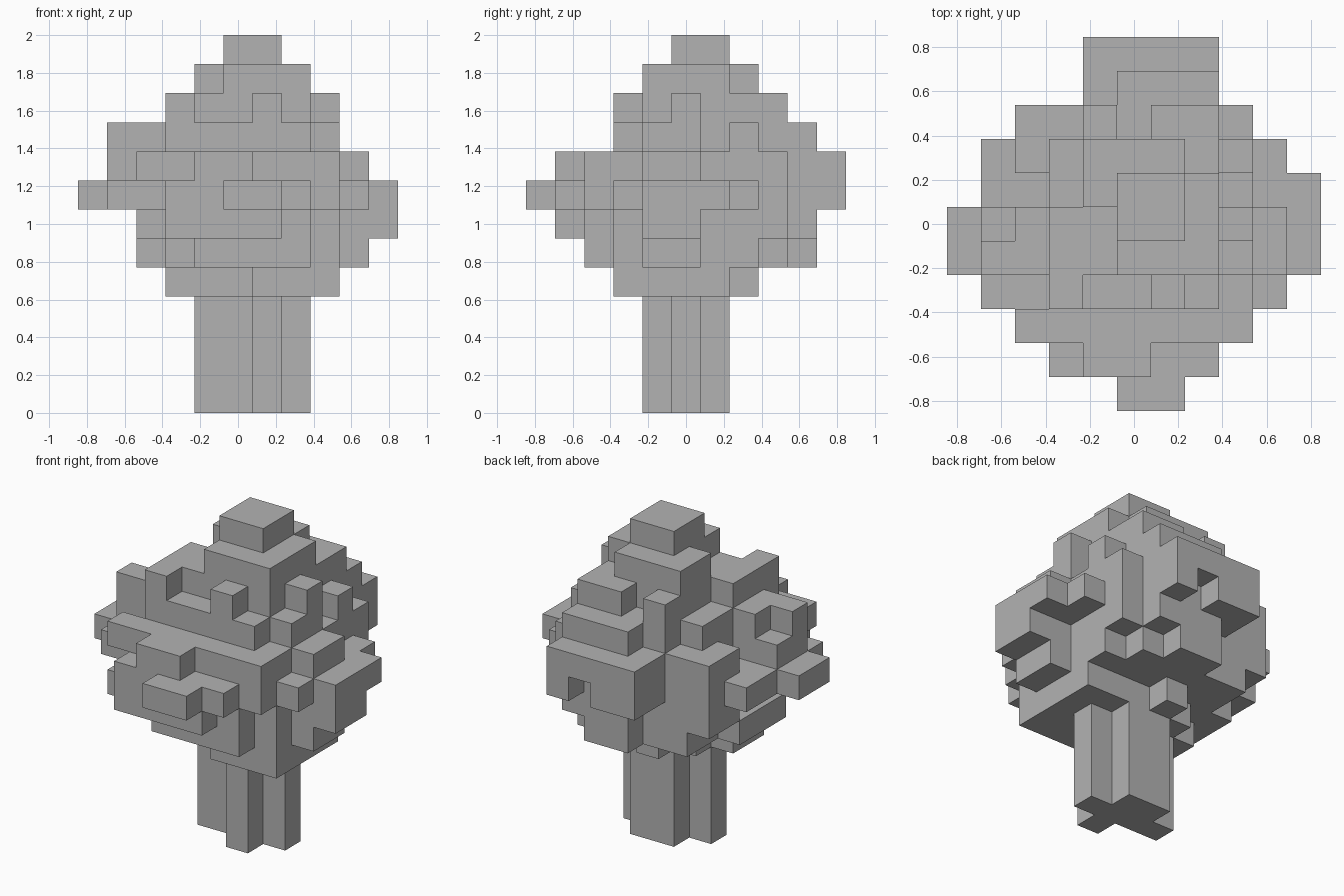
import bpy
import bmesh
from mathutils import Vector

if "Cube" in bpy.data.objects:
    bpy.data.objects.remove(bpy.data.objects["Cube"], do_unlink=True)

UNIT = 2 / 13                     # edge length of one block
MIDDLE = Vector((5.5, 5.5, 0))    # grid centre in blocks

grey = bpy.data.materials.new("plain_grey")
grey.use_nodes = True
tone = (0.45, 0.45, 0.45, 1)
grey.diffuse_color = tone
grey.node_tree.nodes["Principled BSDF"].inputs["Base Color"].default_value = tone


def fill(blocks, bottom, top, *rects):
    """Add every block of each plan rectangle (x0, x1, y0, y1) between two heights."""
    for x0, x1, y0, y1 in rects:
        blocks.update((x, y, z) for x in range(x0, x1)
                      for y in range(y0, y1) for z in range(bottom, top))


def build(name, blocks):
    """Make one mesh from the outer faces of the blocks, merged into large flat faces."""
    bm = bmesh.new()
    for block in blocks:
        for axis in range(3):
            for side in (0, 1):
                step = [0, 0, 0]
                step[axis] = 2 * side - 1
                if tuple(b + s for b, s in zip(block, step)) in blocks:
                    continue
                corners = []
                for p, q in ((0, 0), (1, 0), (1, 1), (0, 1)):
                    corner = Vector(block)
                    corner[axis] += side
                    corner[(axis + 1) % 3] += p
                    corner[(axis + 2) % 3] += q
                    corners.append(bm.verts.new((corner - MIDDLE) * UNIT))
                if not side:
                    corners.reverse()
                bm.faces.new(corners)
    bmesh.ops.remove_doubles(bm, verts=bm.verts[:], dist=UNIT / 100)
    bmesh.ops.dissolve_limit(bm, angle_limit=0.01, verts=bm.verts[:], edges=bm.edges[:])
    mesh = bpy.data.meshes.new(name)
    bm.to_mesh(mesh)
    bm.free()
    mesh.materials.append(grey)
    obj = bpy.data.objects.new(name, mesh)
    bpy.context.collection.objects.link(obj)
    return obj


# Trunk: a bar with a narrow front rib and a wide back rib
trunk = set()
fill(trunk, 0, 4, (4, 8, 5, 6), (6, 7, 4, 5), (5, 7, 6, 7))
build("trunk", trunk)

crown = set()

# Underside of the crown
fill(crown, 4, 5, (6, 9, 3, 4), (3, 9, 4, 6), (4, 9, 6, 7), (5, 6, 7, 8))

# Lower crown
fill(crown, 5, 6, (4, 8, 2, 3), (3, 9, 3, 8), (2, 3, 4, 7),
     (9, 10, 4, 6), (3, 8, 8, 9), (5, 7, 9, 10))
fill(crown, 6, 7, (3, 7, 1, 2), (2, 8, 2, 3), (3, 9, 3, 9),
     (9, 11, 4, 6), (2, 3, 7, 9), (5, 8, 9, 10))

# Widest part, with tufts on all sides
fill(crown, 7, 8, (5, 7, 0, 1), (3, 8, 1, 2), (1, 3, 3, 8), (0, 1, 4, 6),
     (9, 10, 3, 8), (10, 11, 4, 7), (4, 6, 10, 11), (7, 8, 10, 11))
fill(crown, 7, 9, (3, 9, 2, 9), (2, 3, 7, 9), (4, 8, 9, 10))
fill(crown, 8, 9, (4, 6, 1, 2), (2, 3, 2, 3), (1, 3, 4, 6),
     (9, 10, 4, 6), (4, 8, 10, 11))

# Upper crown
fill(crown, 9, 10, (3, 8, 3, 8), (1, 3, 4, 5), (2, 3, 5, 6), (8, 9, 4, 6),
     (8, 9, 7, 8), (4, 8, 8, 9), (5, 8, 9, 10))
fill(crown, 10, 11, (3, 4, 3, 6), (6, 7, 3, 4), (4, 8, 4, 8),
     (8, 9, 5, 6), (4, 5, 8, 9), (6, 8, 8, 9))

# Shoulder and tip
fill(crown, 11, 12, (5, 8, 4, 7), (4, 5, 6, 8), (5, 7, 7, 8))
fill(crown, 12, 13, (5, 7, 5, 7))

build("crown", crown)
